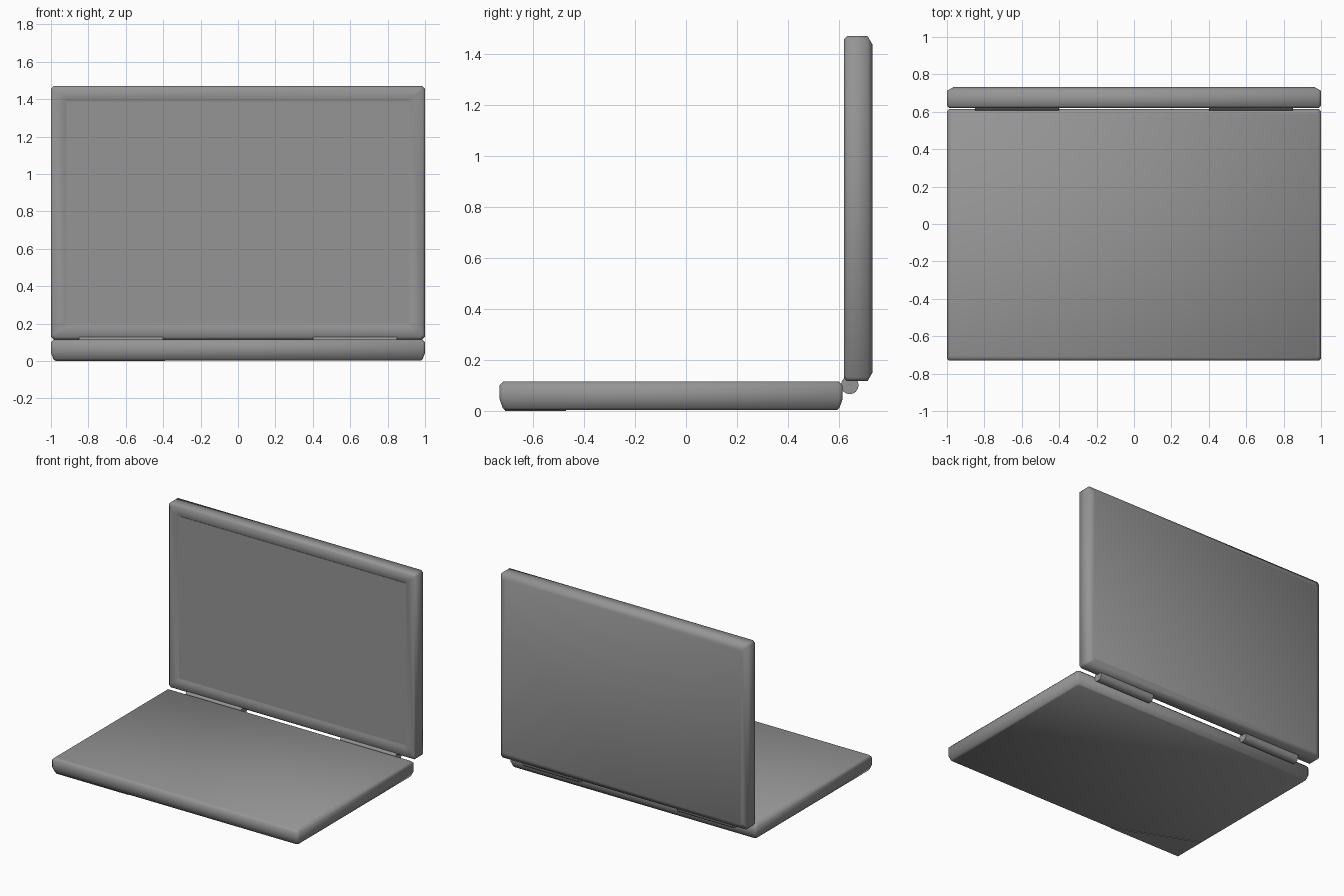
import bpy, bmesh
from math import radians
from mathutils import Matrix

old = bpy.data.objects.get("Cube")
if old:
    bpy.data.objects.remove(old, do_unlink=True)

grey = bpy.data.materials.new("warm_grey_plastic")
grey.use_nodes = True
colour = (0.3, 0.3, 0.3, 1)
grey.diffuse_color = colour
grey.node_tree.nodes["Principled BSDF"].inputs["Base Color"].default_value = colour


def finish(name, bm, smooth=True):
    bmesh.ops.recalc_face_normals(bm, faces=bm.faces)
    for face in bm.faces:
        face.smooth = smooth
    mesh = bpy.data.meshes.new(name)
    bm.to_mesh(mesh)
    bm.free()
    mesh.materials.append(grey)
    obj = bpy.data.objects.new(name, mesh)
    bpy.context.collection.objects.link(obj)
    return obj


def slab(name, width, length, sections, corner, matrix):
    """Loft clipped-corner rectangles through (inset, height) sections."""
    bm = bmesh.new()
    rings = []
    for inset, height in sections:
        a, b, c = width / 2 - inset, length / 2 - inset, corner
        outline = [(a, c - b), (a, b - c), (a - c, b), (c - a, b),
                   (-a, b - c), (-a, c - b), (c - a, -b), (a - c, -b)]
        rings.append([bm.verts.new((x, y, height)) for x, y in outline])
    for low, high in zip(rings, rings[1:]):
        for i in range(8):
            j = (i + 1) % 8
            bm.faces.new((low[i], low[j], high[j], high[i]))
    bm.faces.new(rings[0])
    bm.faces.new(rings[-1])
    bm.transform(matrix)
    return finish(name, bm)


# Keyboard base, tapered underneath
slab("base", 2, 1.345,
     [(0.02, 0.004), (0.012, 0.012), (0, 0.045), (0, 0.1), (0.015, 0.115)],
     0.012, Matrix.Translation((0, -0.0585, 0)))

# Thin triangular pad under the front corner
bm = bmesh.new()
pad = [(-0.975, -0.71), (-0.39, -0.71), (-0.975, -0.47)]
bm.faces.new([bm.verts.new((x, y, 0)) for x, y in pad])
top = bmesh.ops.extrude_face_region(bm, geom=bm.faces[:])["geom"]
bmesh.ops.translate(bm, vec=(0, 0, 0.005),
                    verts=[v for v in top if isinstance(v, bmesh.types.BMVert)])
finish("corner_pad", bm, smooth=False)

# Upright lid with a raised bezel and chamfered back
upright = Matrix.Translation((0, 0, 0.793)) @ Matrix.Rotation(radians(-90), 4, "X")
slab("lid", 2, 1.354,
     [(0.083, 0.632), (0.065, 0.622), (0.012, 0.62), (0, 0.632),
      (0, 0.712), (0.035, 0.732)], 0.015, upright)

# Flat display panel set into the bezel
bm = bmesh.new()
bmesh.ops.create_cube(bm, size=1, matrix=Matrix.Translation((0, 0.632, 0.793))
                      @ Matrix.Diagonal((1.835, 0.006, 1.187, 1)))
finish("screen", bm, smooth=False)

# Pair of hinge barrels
for side, label in ((-1, "right"), (1, "left")):
    bm = bmesh.new()
    bmesh.ops.create_cone(bm, cap_ends=True, segments=16, radius1=0.035,
                          radius2=0.035, depth=0.45,
                          matrix=Matrix.Translation((side * 0.625, 0.642, 0.1))
                          @ Matrix.Rotation(radians(90), 4, "Y"))
    hinge = finish("hinge_" + label, bm)
    hinge.data.set_sharp_from_angle(angle=radians(40))
